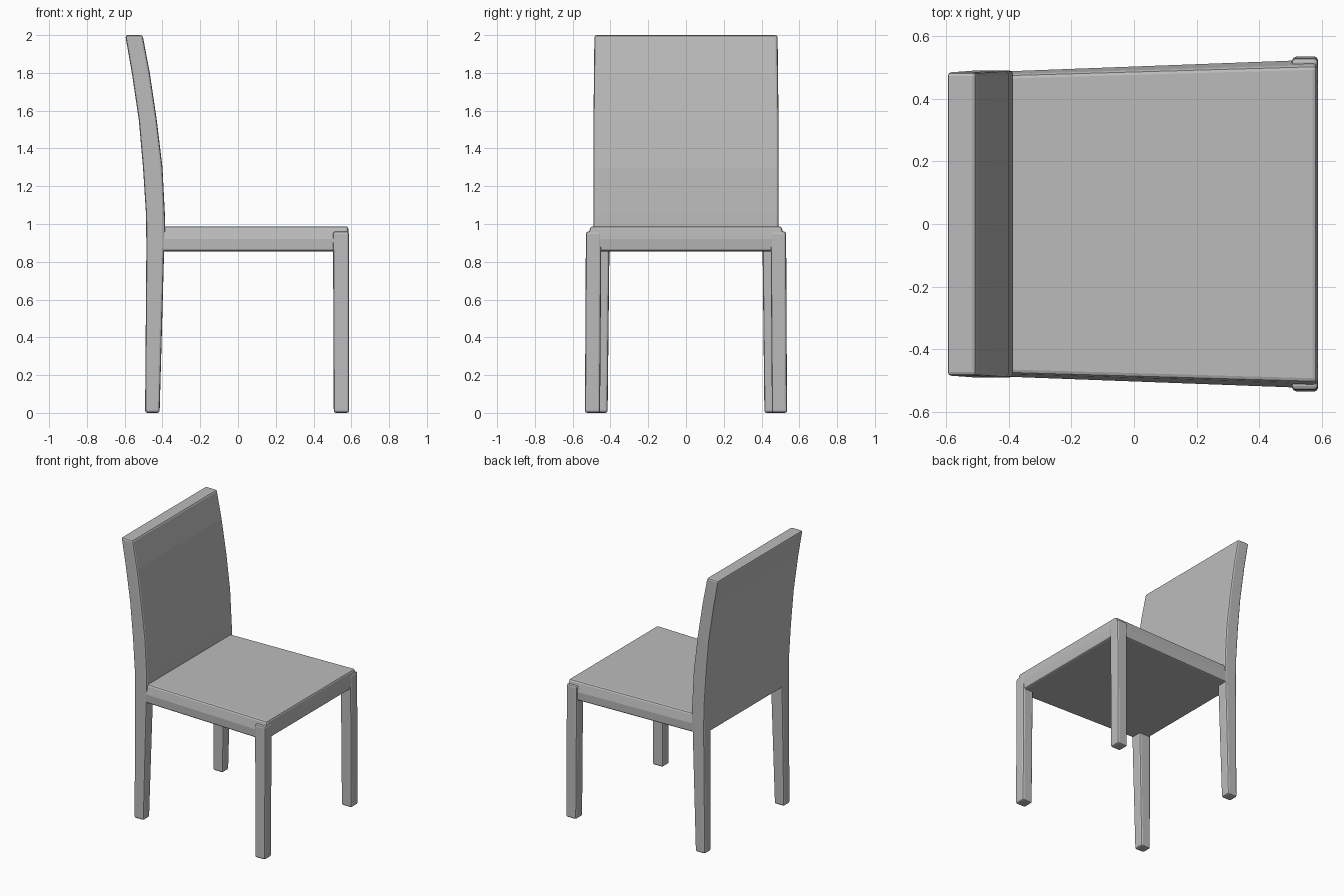
import bpy
import bmesh

cube = bpy.data.objects.get("Cube")
if cube:
    bpy.data.objects.remove(cube, do_unlink=True)

# One plain grey for the whole chair
grey = bpy.data.materials.new("plain_grey")
grey.use_nodes = True
colour = (0.5, 0.5, 0.5, 1)
grey.diffuse_color = colour
bsdf = grey.node_tree.nodes["Principled BSDF"]
bsdf.inputs["Base Color"].default_value = colour
bsdf.inputs["Roughness"].default_value = 0.8


def loft(name, rings, bevel):
    """Skin equal-length rings of points, cap both ends and soften the edges."""
    bm = bmesh.new()
    loops = [[bm.verts.new(p) for p in ring] for ring in rings]
    for a, b in zip(loops, loops[1:]):
        for i in range(len(a)):
            j = (i + 1) % len(a)
            bm.faces.new((a[i], a[j], b[j], b[i]))
    bm.faces.new(loops[0][::-1])
    bm.faces.new(loops[-1])
    bmesh.ops.recalc_face_normals(bm, faces=bm.faces)
    mesh = bpy.data.meshes.new(name)
    bm.to_mesh(mesh)
    bm.free()
    mesh.materials.append(grey)
    obj = bpy.data.objects.new(name, mesh)
    bpy.context.collection.objects.link(obj)
    mod = obj.modifiers.new("soft_edges", "BEVEL")
    mod.width = bevel
    mod.segments = 2
    mod.limit_method = "ANGLE"
    mod.angle_limit = 0.7
    return obj


def rect(x0, x1, y0, y1, z):
    return [(x0, y0, z), (x1, y0, z), (x1, y1, z), (x0, y1, z)]


def trapezoid(x0, x1, back, front, z):
    """Seat outline, symmetric in y and wider at the front."""
    return [(x0, -back, z), (x1, -front, z), (x1, front, z), (x0, back, z)]


# Seat slab, sides leaning in towards the top
loft("seat", [
    trapezoid(-0.48, 0.58, 0.485, 0.52, 0.855),
    trapezoid(-0.48, 0.587, 0.485, 0.525, 0.92),
    trapezoid(-0.47, 0.583, 0.475, 0.505, 0.988),
], 0.012)

# Curved backrest: height, rear x, front x, half width
profile = [
    (0.86, -0.485, -0.385, 0.49),
    (1.05, -0.487, -0.387, 0.49),
    (1.3, -0.503, -0.4, 0.49),
    (1.55, -0.525, -0.43, 0.49),
    (1.8, -0.562, -0.467, 0.487),
    (2.0, -0.597, -0.505, 0.485),
]
loft("backrest", [rect(r, f, -w, w, z) for z, r, f, w in profile], 0.012)

# Slightly tapered legs, mirrored left and right of the seat
for side, s in (("near", -1), ("far", 1)):
    front_leg = [rect(0.507, 0.588, s * 0.455, s * 0.535, 0),
                 rect(0.503, 0.588, s * 0.448, s * 0.53, 0.96)]
    rear_leg = [rect(-0.492, -0.415, s * 0.415, s * 0.488, 0),
                rect(-0.485, -0.39, s * 0.405, s * 0.49, 0.9)]
    loft("front_leg_" + side, front_leg, 0.012)
    loft("rear_leg_" + side, rear_leg, 0.012)
